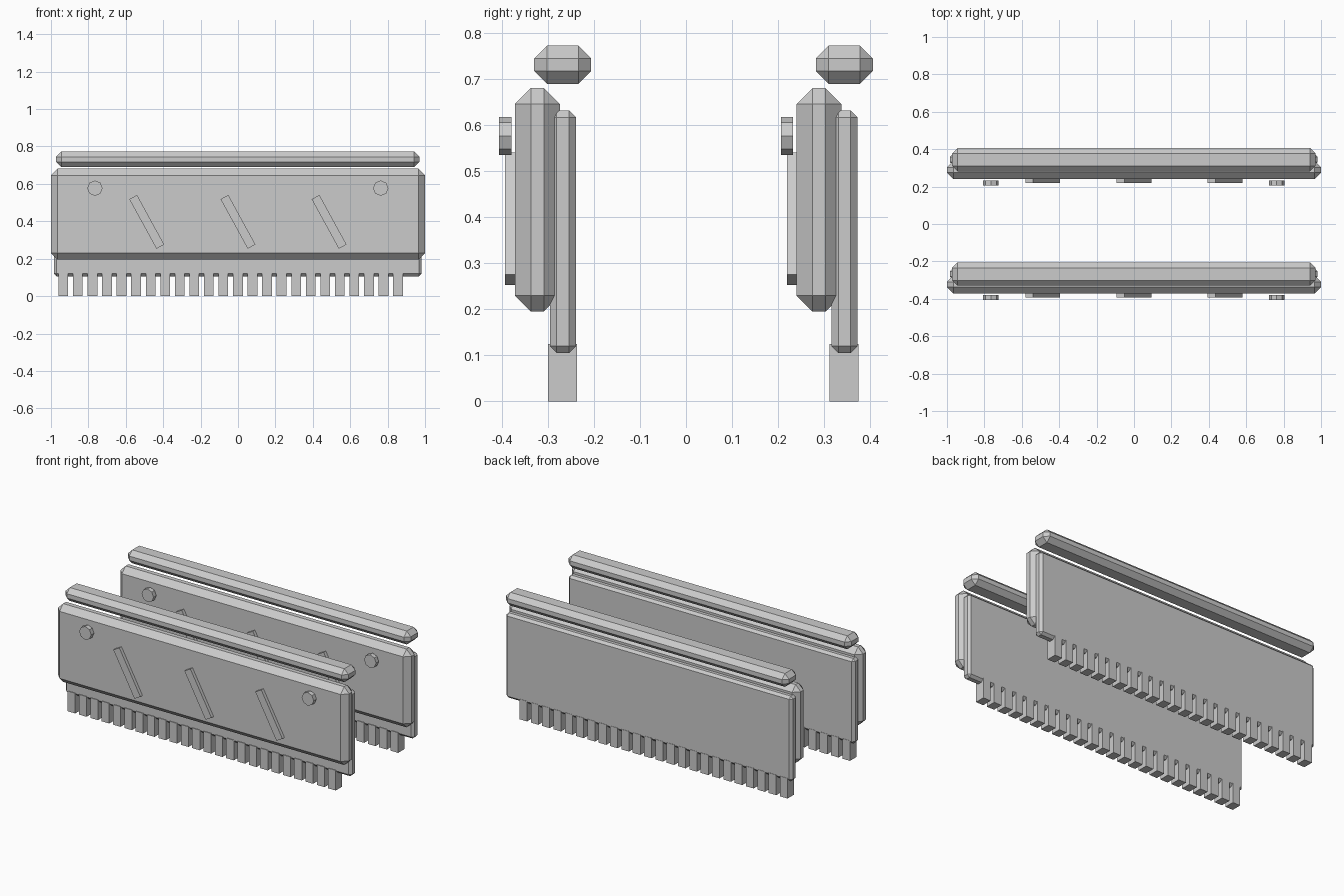
import bpy, bmesh, math
from mathutils import Matrix, Vector

if "Cube" in bpy.data.objects:
    bpy.data.objects.remove(bpy.data.objects["Cube"])

grey = bpy.data.materials.new("plain_grey")
grey.diffuse_color = (0.6, 0.6, 0.6, 1)
grey.use_nodes = True
grey.node_tree.nodes["Principled BSDF"].inputs["Base Color"].default_value = grey.diffuse_color


def finish(name, bm):
    me = bpy.data.meshes.new(name)
    bm.to_mesh(me)
    bm.free()
    me.materials.append(grey)
    ob = bpy.data.objects.new(name, me)
    bpy.context.collection.objects.link(ob)
    return ob


def add_box(bm, lo, hi, tilt=0.0):
    lo, hi = Vector(lo), Vector(hi)
    m = (Matrix.Translation((lo + hi) / 2) @ Matrix.Rotation(tilt, 4, 'Y')
         @ Matrix.Diagonal((*(hi - lo), 1)))
    bmesh.ops.create_cube(bm, size=1, matrix=m)


def chamfered_box(name, lo, hi, width):
    bm = bmesh.new()
    add_box(bm, lo, hi)
    bmesh.ops.bevel(bm, geom=bm.edges[:], offset=width, segments=1,
                    affect='EDGES', profile=0.5)
    return finish(name, bm)


def memory_stick(tag, dy):
    # Circuit board
    chamfered_box("circuit_board_" + tag, (-0.985, dy - 0.296, 0.105),
                  (0.982, dy - 0.239, 0.632), 0.015)
    # Heat spreader in front of the board
    chamfered_box("heat_spreader_" + tag, (-1, dy - 0.372, 0.195),
                  (1, dy - 0.274, 0.681), 0.035)
    # Bar floating over the top edge
    chamfered_box("light_bar_" + tag, (-0.972, dy - 0.330, 0.690),
                  (0.970, dy - 0.206, 0.773), 0.028)
    # Row of contact pins
    bm = bmesh.new()
    for i in range(24):
        x = -0.934 + i * 0.0778
        add_box(bm, (x - 0.026, dy - 0.300, 0), (x + 0.026, dy - 0.237, 0.125))
    finish("contact_pins_" + tag, bm)
    # Slanted ribs on the heat spreader
    bm = bmesh.new()
    for x in (-0.488, 0, 0.487):
        add_box(bm, (x - 0.0235, dy - 0.393, 0.246),
                (x + 0.0235, dy - 0.369, 0.548), math.radians(-28.7))
    finish("slanted_ribs_" + tag, bm)
    # Octagonal screws
    bm = bmesh.new()
    for x in (-0.765, 0.763):
        m = (Matrix.Translation((x, dy - 0.3925, 0.577))
             @ Matrix.Rotation(math.pi / 2, 4, 'X'))
        bmesh.ops.create_cone(bm, cap_ends=True, segments=8, radius1=0.041,
                              radius2=0.041, depth=0.027, matrix=m)
    finish("screws_" + tag, bm)


memory_stick("front", 0)
memory_stick("back", 0.612)
